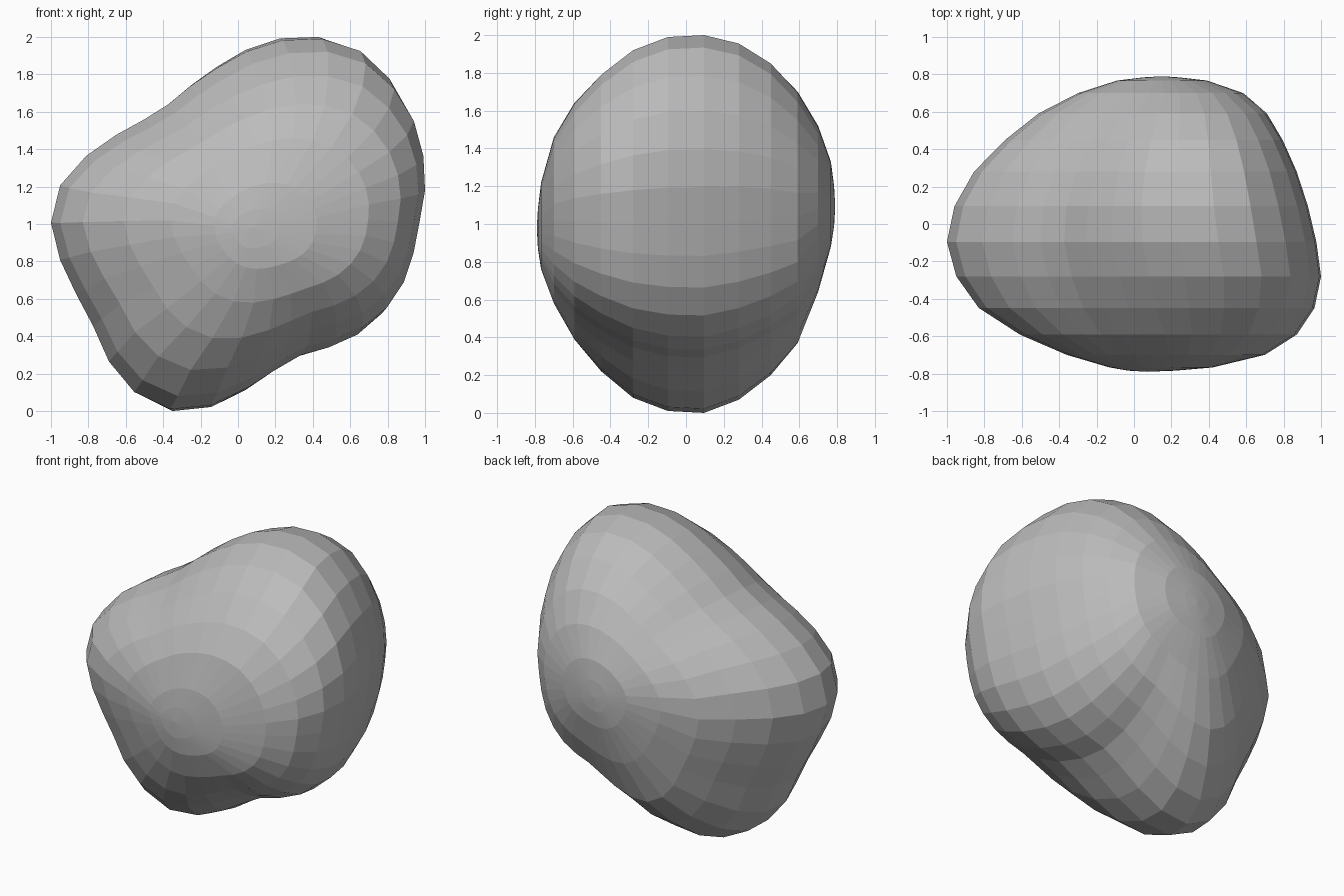
import bpy
import bmesh
from math import sin, cos, pi, radians

cube = bpy.data.objects.get("Cube")
if cube:
    bpy.data.objects.remove(cube, do_unlink=True)

HALF_DEPTH = 0.79
SEGMENTS = 32

# Radius of the widest outline, clockwise from the right-hand side of the rock
outline_radii = [
    1.06, 1.03, .94, .85, .785, .765, .795, .845, .92, 1, 1.07, 1.11, 1.095, 1.06, 1.01, .96,
    .91, .895, .893, .88, .85, .805, .77, .805, .89, 1, 1.085, 1.095, 1.055, 1, 1, 1.03,
]

# Extents of each ring, front to back: min x, max x, min z, max z
ring_extents = [
    (-.03, .22, .87, 1.08), (-.13, .42, .76, 1.22), (-.36, .7, .58, 1.46),
    (-.61, .87, .39, 1.64), (-.83, .965, .22, 1.79), (-.95, 1, .08, 1.92),
    (-1, .975, .01, 1.99), (-.96, .93, 0, 2), (-.855, .87, .07, 1.955),
    (-.69, .795, .2, 1.85), (-.51, .71, .37, 1.7), (-.3, .585, .64, 1.52),
    (-.09, .39, .88, 1.33), (.05, .24, .99, 1.2),
]
step = 180 / 13
latitudes = [-83] + [step * (i - 5.5) for i in range(12)] + [83]


def fit(values, low, high):
    """Stretch values so that they span low to high."""
    a, b = min(values), max(values)
    return [low + (v - a) / (b - a) * (high - low) for v in values]


def ring_points(latitude, extents):
    """Lobed outline that grows rounder towards the front and back poles."""
    lat = radians(latitude)
    roundness = 0.75 * sin(lat) ** 4
    xs, zs = [], []
    for k, radius in enumerate(outline_radii):
        angle = pi - 2 * pi * k / SEGMENTS
        r = radius + (1 - radius) * roundness
        xs.append(r * cos(angle))
        zs.append(r * sin(angle))
    xs = fit(xs, extents[0], extents[1])
    zs = fit(zs, extents[2], extents[3])
    return [(x, HALF_DEPTH * sin(lat), z) for x, z in zip(xs, zs)]


# Loft the rings and close them at the two poles
bm = bmesh.new()
rings = [[bm.verts.new(p) for p in ring_points(lat, ext)]
         for lat, ext in zip(latitudes, ring_extents)]
front_pole = bm.verts.new((.07, -HALF_DEPTH, .98))
back_pole = bm.verts.new((.15, HALF_DEPTH, 1.09))
for k in range(SEGMENTS):
    n = (k + 1) % SEGMENTS
    for a, b in zip(rings, rings[1:]):
        bm.faces.new((a[k], a[n], b[n], b[k]))
    bm.faces.new((front_pole, rings[0][n], rings[0][k]))
    bm.faces.new((back_pole, rings[-1][k], rings[-1][n]))
bmesh.ops.recalc_face_normals(bm, faces=bm.faces[:])

mesh = bpy.data.meshes.new("rock")
bm.to_mesh(mesh)
bm.free()

# Plain grey stone
stone = bpy.data.materials.new("stone_grey")
stone.use_nodes = True
grey = (.5, .5, .5, 1)
stone.diffuse_color = grey
stone.node_tree.nodes["Principled BSDF"].inputs["Base Color"].default_value = grey
mesh.materials.append(stone)

rock = bpy.data.objects.new("rock", mesh)
bpy.context.collection.objects.link(rock)
